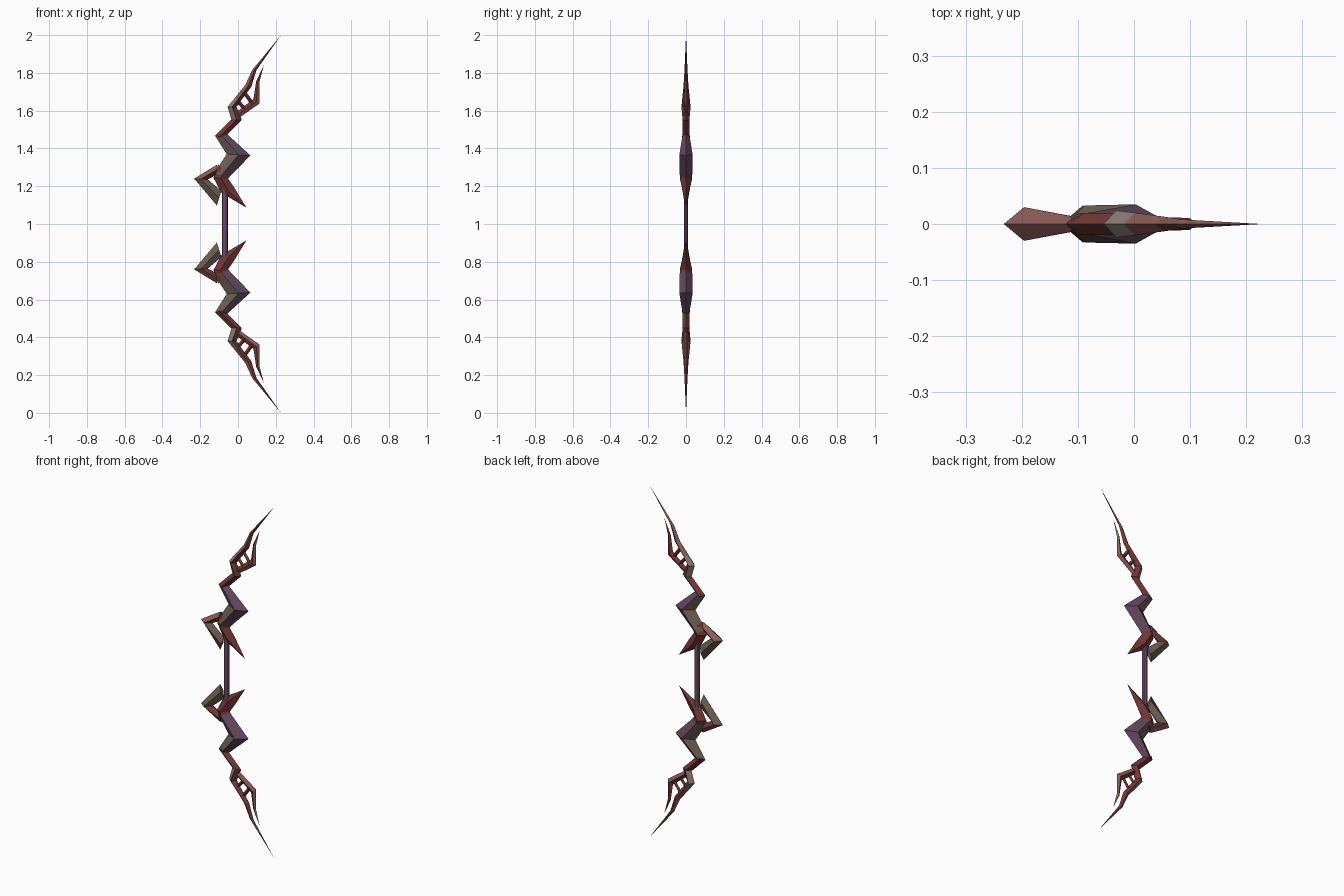
import bpy, bmesh
from mathutils import Vector

if "Cube" in bpy.data.objects:
    bpy.data.objects.remove(bpy.data.objects["Cube"])

# Palette (linear colours)
PALETTE = {
    "red": ("dark red", (0.17, 0.038, 0.036)),
    "pink": ("dusty rose", (0.26, 0.105, 0.092)),
    "olive": ("olive grey", (0.15, 0.11, 0.085)),
    "beige": ("warm grey", (0.25, 0.205, 0.175)),
    "purple": ("dull purple", (0.13, 0.068, 0.115)),
}
MATS = {}
for key, (name, rgb) in PALETTE.items():
    m = bpy.data.materials.new(name)
    m.diffuse_color = (*rgb, 1)
    m.use_nodes = True
    m.node_tree.nodes["Principled BSDF"].inputs["Base Color"].default_value = m.diffuse_color
    MATS[key] = m
KEYS = list(PALETTE)


def blade(name, stations, colours):
    """Diamond-section strip. Station: left x, z, right x, z, half thickness.
    Colours: (left face, right face) for each segment. Mirrored about z = 1."""
    bm = bmesh.new()
    rings = []
    for lx, lz, rx, rz, t in stations:
        left, right = Vector((lx, 0, lz - 1)), Vector((rx, 0, rz - 1))
        if (left - right).length < 1e-4:
            rings.append([bm.verts.new(left)] * 4)
            continue
        mid, depth = (left + right) / 2, Vector((0, t, 0))
        rings.append([bm.verts.new(p) for p in (left, mid - depth, right, mid + depth)])
    for a, b, pair in zip(rings, rings[1:], colours):
        for i in range(4):
            j = (i + 1) % 4
            corners = list(dict.fromkeys((a[i], a[j], b[j], b[i])))
            f = bm.faces.new(corners)
            f.material_index = KEYS.index(pair[0 if i in (0, 3) else 1])
    for r, pair in ((rings[0], colours[0]), (rings[-1], colours[-1])):
        if r[0] != r[1]:
            bm.faces.new(r).material_index = KEYS.index(pair[0])
    bmesh.ops.recalc_face_normals(bm, faces=bm.faces)
    me = bpy.data.meshes.new(name)
    bm.to_mesh(me)
    bm.free()
    for k in KEYS:
        me.materials.append(MATS[k])
    ob = bpy.data.objects.new(name, me)
    bpy.context.collection.objects.link(ob)
    ob.location.z = 1
    mod = ob.modifiers.new("mirror", 'MIRROR')
    mod.use_axis = (False, False, True)
    mod.use_clip = True
    return ob


# Long pointed limb tip, down to the first bend
blade("limb_tip", [
    (0.228, 2.0, 0.228, 2.0, 0),
    (0.075, 1.815, 0.098, 1.815, 0.008),
    (0.038, 1.735, 0.07, 1.725, 0.013),
    (-0.018, 1.666, 0.022, 1.662, 0.02),
    (-0.055, 1.62, -0.008, 1.62, 0.024),
    (-0.033, 1.545, 0.02, 1.552, 0.018),
], [("pink", "red"), ("pink", "red"), ("pink", "red"), ("beige", "red"), ("beige", "red")])

# Narrow link joining tip and zigzag
blade("limb_link", [
    (-0.04, 1.55, 0.02, 1.55, 0.018),
    (-0.122, 1.468, -0.075, 1.455, 0.02),
], [("red", "red")])

# Heavy zigzag body
blade("limb_zigzag", [
    (-0.122, 1.468, -0.06, 1.478, 0.018),
    (-0.06, 1.37, 0.066, 1.363, 0.035),
    (-0.125, 1.27, -0.05, 1.245, 0.033),
], [("olive", "purple"), ("olive", "purple")])

# Pointed guard beside the grip
blade("guard_blade", [
    (-0.105, 1.315, -0.04, 1.255, 0.026),
    (-0.13, 1.245, -0.052, 1.24, 0.033),
    (-0.088, 1.165, -0.015, 1.185, 0.018),
    (0.045, 1.086, 0.045, 1.086, 0),
], [("red", "red"), ("red", "red"), ("red", "red")])

# Bent hook on the outer side
blade("outer_hook", [
    (-0.11, 1.315, -0.115, 1.26, 0.014),
    (-0.232, 1.24, -0.16, 1.236, 0.03),
    (-0.112, 1.098, -0.088, 1.175, 0.012),
], [("pink", "red"), ("olive", "olive")])

# Inner fork beside the tip
blade("tip_fork", [
    (0.137, 1.842, 0.137, 1.842, 0),
    (0.096, 1.755, 0.113, 1.75, 0.007),
    (0.082, 1.662, 0.113, 1.637, 0.011),
    (-0.005, 1.595, 0.01, 1.565, 0.012),
], [("red", "beige"), ("red", "pink"), ("red", "pink")])

# Cross bars tying the fork to the tip
for n, (x0, z0, x1, z1) in enumerate([(0.0, 1.65, 0.038, 1.606),
                                      (0.038, 1.69, 0.076, 1.638)]):
    blade(f"fork_bar_{n + 1}", [
        (x0 - 0.008, z0 - 0.006, x0 + 0.008, z0 + 0.006, 0.008),
        (x1 - 0.008, z1 - 0.006, x1 + 0.008, z1 + 0.006, 0.008),
    ], [("red", "red")])

# Slim straight grip, olive on its outer side
bpy.ops.mesh.primitive_cylinder_add(vertices=8, radius=0.016, depth=0.44,
                                    location=(-0.07, 0, 1))
grip = bpy.context.object
grip.name = "grip"
grip.scale.y = 0.7
grip.data.materials.append(MATS["purple"])
grip.data.materials.append(MATS["olive"])
for face in grip.data.polygons:
    face.material_index = int(face.normal.x < -0.6)
